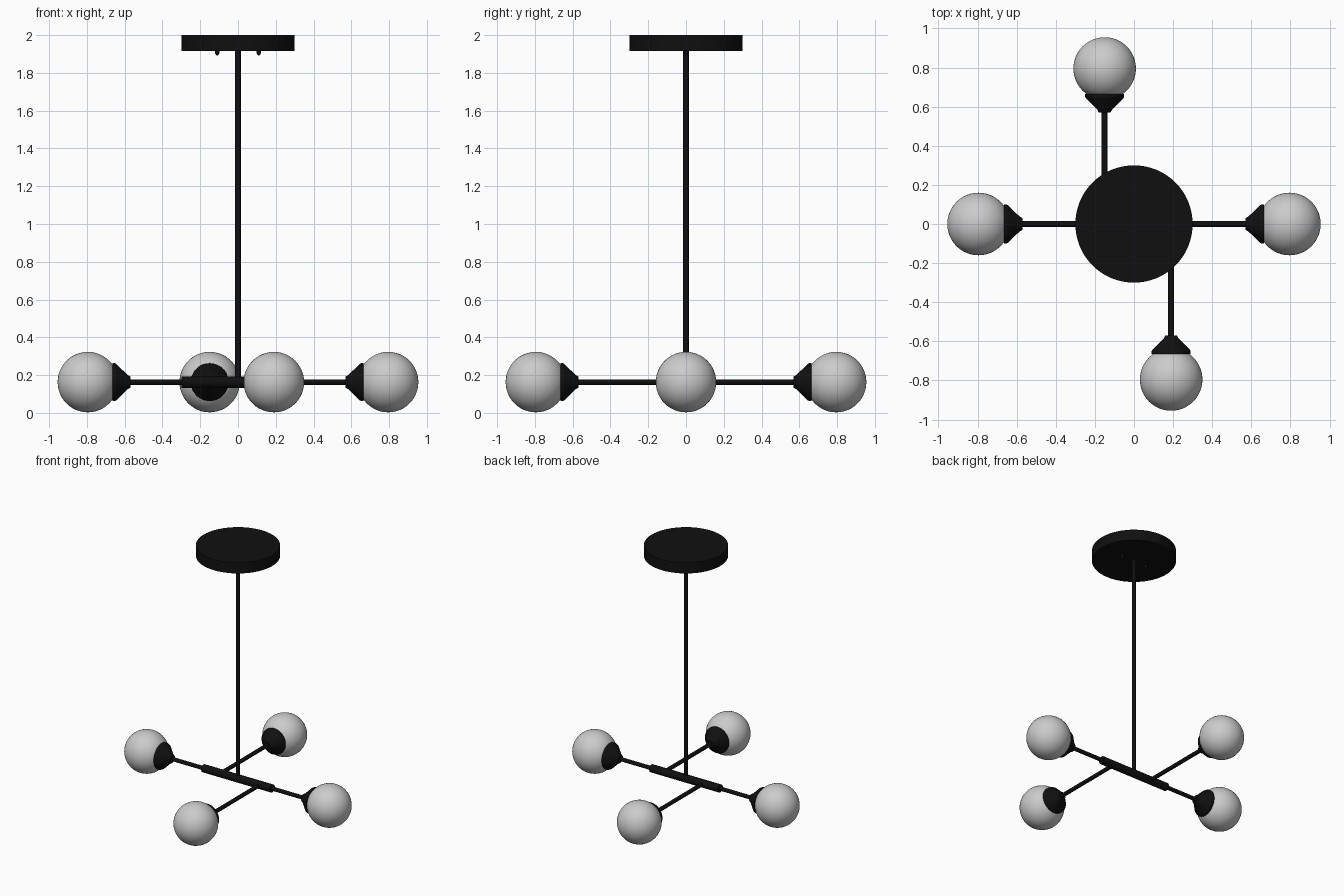
import bpy
import bmesh
from math import pi, radians, cos, sin
from mathutils import Vector, Matrix

if "Cube" in bpy.data.objects:
    bpy.data.objects.remove(bpy.data.objects["Cube"])

black = bpy.data.materials.new("matte_black")
black.diffuse_color = (0.005, 0.005, 0.005, 1)
black.use_nodes = True
black.node_tree.nodes["Principled BSDF"].inputs["Base Color"].default_value = black.diffuse_color

HUB_Z = 0.163
GLOBE_R = 0.16


def lathe(name, profile, origin, axis, steps=48, mat=black):
    """Spin (radius, distance) points around an axis, starting at origin."""
    bm = bmesh.new()
    verts = [bm.verts.new((r, 0, h)) for r, h in profile]
    edges = [bm.edges.new(pair) for pair in zip(verts, verts[1:])]
    bmesh.ops.spin(bm, geom=verts + edges, cent=(0, 0, 0), axis=(0, 0, 1),
                   angle=2 * pi, steps=steps)
    bmesh.ops.remove_doubles(bm, verts=bm.verts, dist=1e-5)
    bmesh.ops.recalc_face_normals(bm, faces=bm.faces)
    turn = Vector((0, 0, 1)).rotation_difference(Vector(axis)).to_matrix().to_4x4()
    bm.transform(Matrix.Translation(origin) @ turn)
    mesh = bpy.data.meshes.new(name)
    bm.to_mesh(mesh)
    bm.free()
    obj = bpy.data.objects.new(name, mesh)
    bpy.context.collection.objects.link(obj)
    if mat:
        mesh.materials.append(mat)
    bpy.ops.object.select_all(action='DESELECT')
    obj.select_set(True)
    bpy.context.view_layer.objects.active = obj
    bpy.ops.object.shade_smooth_by_angle(angle=radians(35))
    return obj


def rod(name, r, length, origin, axis, steps=24):
    return lathe(name, [(0, 0), (r, 0), (r, length), (0, length)], origin, axis, steps)


# Ceiling canopy, its two screws and the drop rod
rod("ceiling_canopy", 0.30, 0.085, (0, 0, 1.915), (0, 0, 1), 64)
for side, x in (("left", -0.11), ("right", 0.11)):
    lathe("canopy_screw_" + side, [(0, 0), (0.007, 0.003), (0.012, 0.015), (0.014, 0.03), (0, 0.03)],
          (x, 0, 1.892), (0, 0, 1), 16)
rod("drop_rod", 0.015, 1.92 - HUB_Z, (0, 0, HUB_Z), (0, 0, 1))

# Thick centre bar
rod("centre_bar", 0.03, 0.60, (-0.30, 0, HUB_Z), (1, 0, 0), 32)

# Four arms, each with a flared cup and a globe
cup = [(0, 0.57), (0.03, 0.57), (0.038, 0.585), (0.097, 0.645), (0.1, 0.652), (0.1, 0.665), (0, 0.665)]
globe = [(GLOBE_R * sin(pi * i / 24), 0.795 - GLOBE_R * cos(pi * i / 24)) for i in range(25)]
arms = {
    "right": ((0, 0, HUB_Z), (1, 0, 0)),
    "left": ((0, 0, HUB_Z), (-1, 0, 0)),
    "back": ((-0.15, 0, HUB_Z), (0, 1, 0)),
    "front": ((0.19, 0, HUB_Z), (0, -1, 0)),
}
for side, (origin, axis) in arms.items():
    rod("arm_" + side, 0.015, 0.58, origin, axis)
    lathe("globe_cup_" + side, cup, origin, axis)
    lathe("globe_" + side, globe, origin, axis, mat=None)
